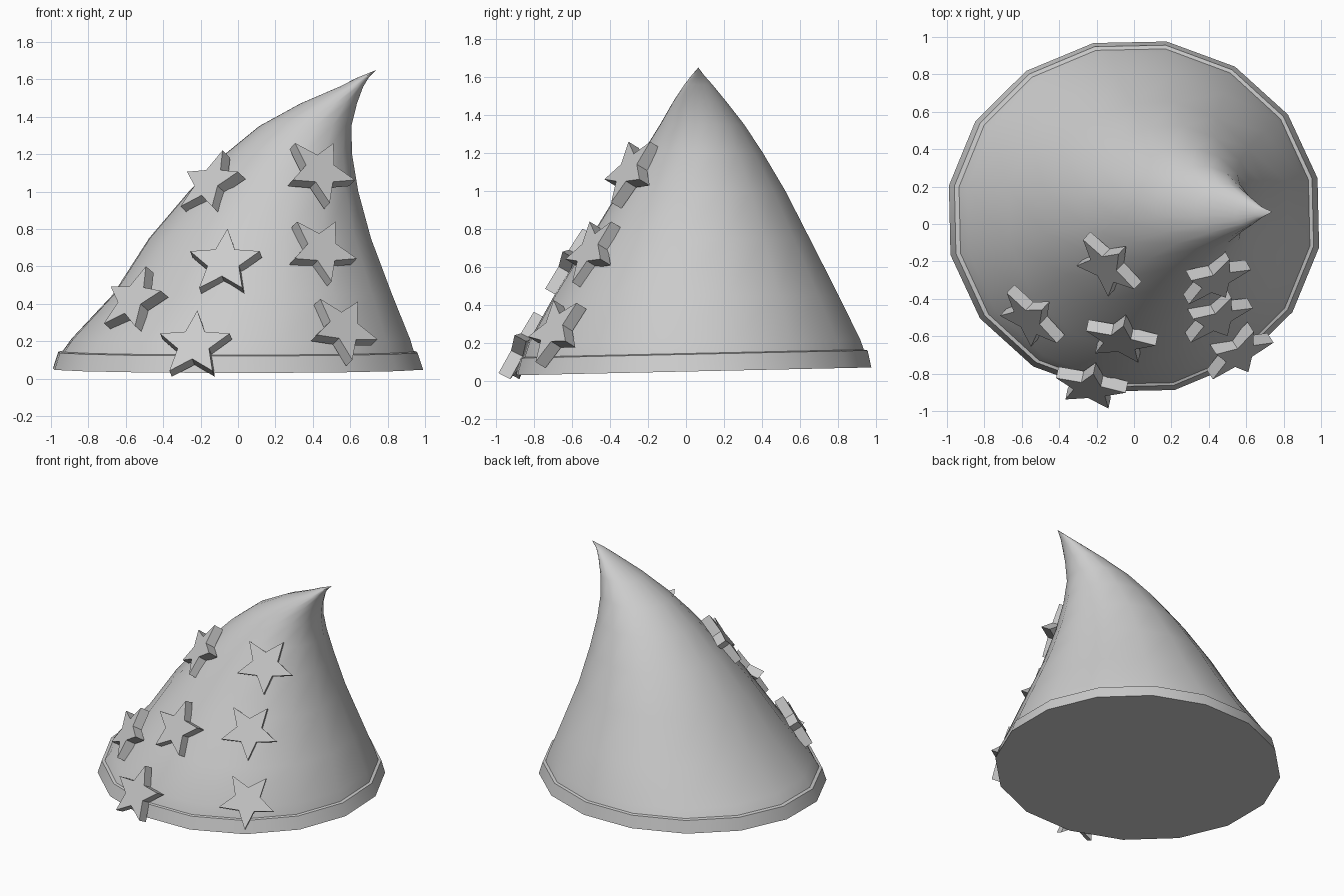
import bpy, bmesh
from math import sin, cos, pi, radians
from mathutils import Vector, Matrix

if "Cube" in bpy.data.objects:
    bpy.data.objects.remove(bpy.data.objects["Cube"])

SIDES = 16
PHASE = radians(12.5)


def new_object(name, bm):
    bmesh.ops.recalc_face_normals(bm, faces=bm.faces)
    me = bpy.data.meshes.new(name)
    bm.to_mesh(me)
    bm.free()
    ob = bpy.data.objects.new(name, me)
    bpy.context.collection.objects.link(ob)
    return ob


# Hat: elliptical slices (z, x min, x max, y min, y max, tilt), closed at the base
slices = [
    (.05, -1.005, 1.005, -.91, .99, .022),
    (.14, -.975, .975, -.885, .97, .022),
    (.145, -.95, .955, -.87, .95, .022),
    (.21, -.905, .935, -.845, .93, .01),
    (.45, -.68, .835, -.705, .815, 0),
    (.75, -.485, .72, -.515, .66, 0),
    (1.0, -.27, .65, -.36, .53, 0),
    (1.2, -.075, .615, -.235, .41, 0),
    (1.35, .11, .61, -.14, .31, 0),
    (1.47, .33, .638, -.07, .215, 0),
    (1.56, .54, .67, -.01, .14, 0),
    (1.61, .64, .70, .03, .095, 0),
]
bm = bmesh.new()
rings = []
for z, x0, x1, y0, y1, tilt in slices:
    ring = []
    for i in range(SIDES):
        a = PHASE + 2 * pi * i / SIDES
        y = (y0 + y1) / 2 + (y1 - y0) / 2 * sin(a)
        x = (x0 + x1) / 2 + (x1 - x0) / 2 * cos(a)
        ring.append(bm.verts.new((x, y, z + tilt * y)))
    rings.append(ring)
tip = bm.verts.new((.74, .065, 1.65))
bm.faces.new(rings[0])
for i in range(SIDES):
    j = (i + 1) % SIDES
    for a, b in zip(rings, rings[1:]):
        bm.faces.new((a[i], a[j], b[j], b[i]))
    bm.faces.new((rings[-1][i], rings[-1][j], tip))
hat = new_object("pointed_hat", bm)
bpy.context.view_layer.objects.active = hat
hat.select_set(True)
bpy.ops.object.shade_smooth_by_angle(angle=radians(38))


# Stars: flat five-pointed plates following the hat surface
def star(name, pos, az, el, roll, r=.2, inner=.09, t=.07):
    bm = bmesh.new()
    loops = []
    for h in (-t / 2, t / 2):
        loop = []
        for k in range(10):
            a = radians(90 + roll) + k * pi / 5
            d = inner if k % 2 else r
            loop.append(bm.verts.new((d * cos(a), d * sin(a), h)))
        bm.faces.new(loop)
        loops.append(loop)
    for k in range(10):
        m = (k + 1) % 10
        bm.faces.new((loops[0][k], loops[0][m], loops[1][m], loops[1][k]))
    ob = new_object(name, bm)
    az, el = radians(az), radians(el)
    n = Vector((sin(az) * cos(el), -cos(az) * cos(el), sin(el)))
    right = Vector((cos(az), sin(az), 0))
    basis = Matrix((right, n.cross(right), n)).transposed().to_4x4()
    ob.matrix_world = Matrix.Translation(pos) @ basis


stars = [
    ((-.23, -.86, .17), -12, 27, 0),
    ((-.07, -.61, .61), -12, 29, 0),
    ((-.55, -.50, .41), -43, 30, -4),
    ((-.14, -.22, 1.035), -44, 34, 0),
    ((.43, -.285, 1.10), 29, 28, 180),
    ((.44, -.49, .68), 29, 28, 180),
    ((.555, -.68, .26), 33, 28, 176),
]
for i, (pos, az, el, roll) in enumerate(stars):
    star(f"star_{i + 1}", pos, az, el, roll)
